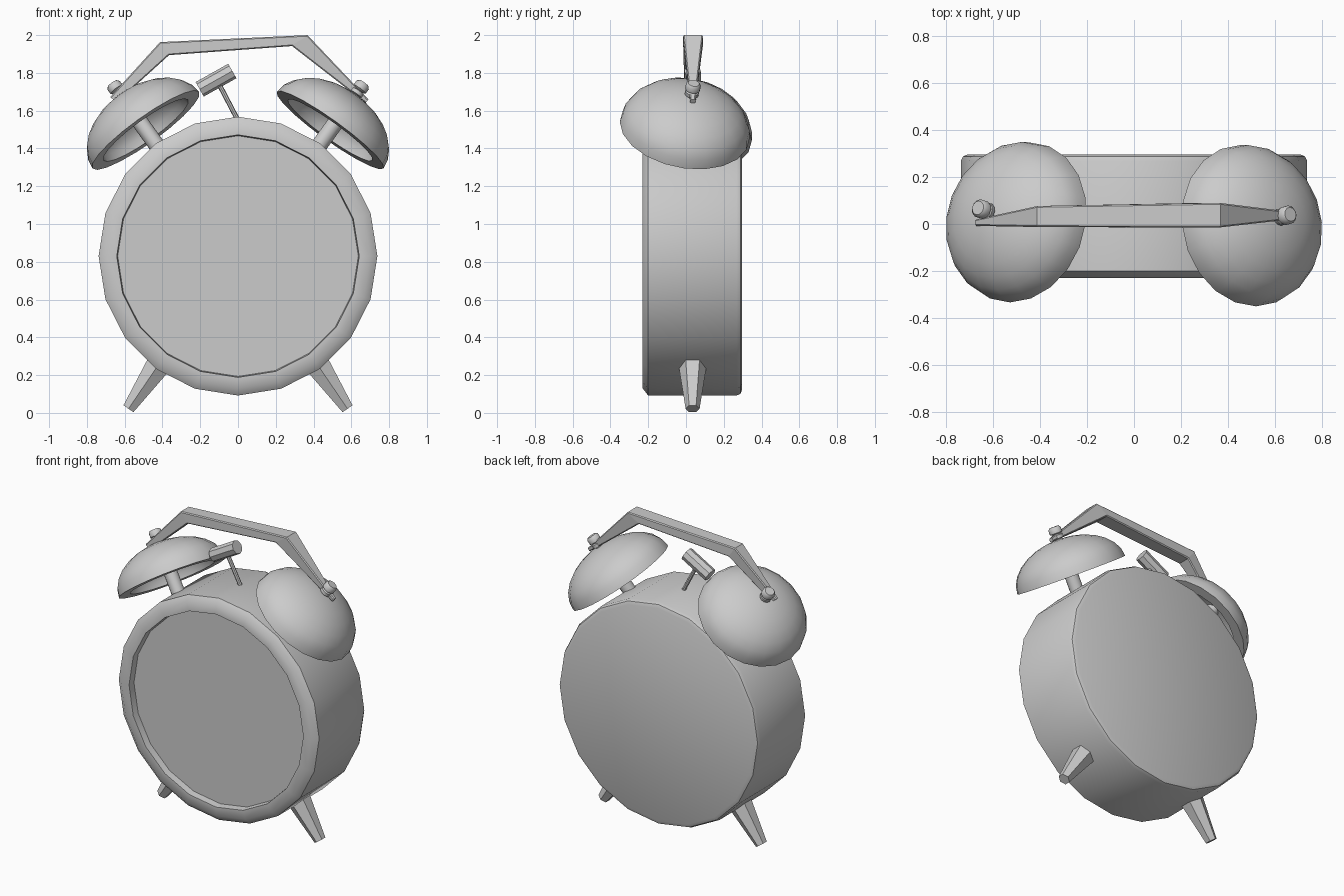
import bpy, bmesh, math
from mathutils import Vector

if "Cube" in bpy.data.objects:
    bpy.data.objects.remove(bpy.data.objects["Cube"])


def finish(name, bm, smooth=True, angle=40):
    bmesh.ops.remove_doubles(bm, verts=bm.verts, dist=1e-5)
    bmesh.ops.recalc_face_normals(bm, faces=bm.faces)
    me = bpy.data.meshes.new(name)
    bm.to_mesh(me)
    bm.free()
    ob = bpy.data.objects.new(name, me)
    bpy.context.collection.objects.link(ob)
    if smooth:
        bpy.ops.object.select_all(action='DESELECT')
        ob.select_set(True)
        bpy.context.view_layer.objects.active = ob
        bpy.ops.object.shade_smooth_by_angle(angle=math.radians(angle))
    return ob


def lathe(name, profile, sides, origin, axis, up=(0, 1, 0), smooth=True):
    """Spin (radius, height) points about an axis; closes where radius is 0."""
    o, a = Vector(origin), Vector(axis).normalized()
    u = Vector(up)
    u = (u - a * u.dot(a)).normalized()
    v = a.cross(u)
    bm = bmesh.new()
    rings = []
    for r, h in profile:
        if r == 0:
            rings.append([bm.verts.new(o + a * h)] * sides)
        else:
            rings.append([bm.verts.new(o + a * h + r * (
                u * math.cos(2 * math.pi * i / sides) + v * math.sin(2 * math.pi * i / sides)))
                for i in range(sides)])
    for p, q in zip(rings, rings[1:]):
        for i in range(sides):
            j = (i + 1) % sides
            loop = list(dict.fromkeys((p[i], p[j], q[j], q[i])))
            if len(loop) > 2:
                bm.faces.new(loop)
    return finish(name, bm, smooth)


def rod(name, start, end, r0, r1, sides, smooth=False):
    d = Vector(end) - Vector(start)
    return lathe(name, [(0, 0), (r0, 0), (r1, d.length), (0, d.length)], sides, start, d, smooth=smooth)


YC = 0.035

# Clock case with front bezel, recessed dial and rounded back edge
lathe("case", [(0, -0.185), (0.637, -0.185), (0.642, -0.23), (0.70, -0.23), (0.738, -0.20),
               (0.738, 0.268), (0.729, 0.288), (0.708, 0.297), (0, 0.297)],
      20, (0, 0, 0.83), (0, 1, 0), up=(0, 0, 1))

# Bell shell profile: outer dome, flat rim, inner dome
steps = 7
arc = [math.pi / 2 * i / steps for i in range(steps + 1)]
shell = [(0.348 * math.sin(t) if t else 0, 0.23 * math.cos(t)) for t in arc]
shell += [(0.275 * math.sin(t) if t else 0, 0.17 * math.cos(t)) for t in reversed(arc)]

# Bells with post and screw knob, plus the splayed legs
for side, s, tilt, y in (("left", -1, 0.2, 0.007), ("right", 1, 0.155, -0.007)):
    centre, axis = (s * 0.488, y, 1.497), (s * 0.575, tilt, 0.80)
    lathe(side + "_bell", shell, 20, centre, axis)
    lathe(side + "_bell_post", [(0, -0.13), (0.043, -0.13), (0.043, 0.19), (0, 0.19)], 12, centre, axis)
    lathe(side + "_bell_knob", [(0, 0.2), (0.022, 0.2), (0.022, 0.232), (0.037, 0.236), (0.037, 0.256),
                                (0.024, 0.262), (0.04, 0.27), (0.04, 0.298), (0.03, 0.31), (0, 0.31)],
          12, centre, axis)
    rod(side + "_leg", (s * 0.58, YC, 0.022), (s * 0.40, YC, 0.286), 0.037, 0.08, 6)

# Hammer
rod("hammer_rod", (0.02, YC, 1.51), (-0.10, YC, 1.74), 0.013, 0.013, 8, True)
rod("hammer_head", (-0.203, YC, 1.713), (-0.03, YC, 1.81), 0.044, 0.044, 8)

# Carrying handle: upper point, lower point, y range at each station
stations = [((-0.677, 1.672), (-0.64, 1.645), (-0.008, 0.02)),
            ((-0.413, 1.963), (-0.365, 1.894), (-0.013, 0.077)),
            ((0.368, 2.0), (0.286, 1.942), (-0.015, 0.09)),
            ((0.69, 1.66), (0.675, 1.64), (0.022, 0.05))]
bm = bmesh.new()
rings = []
for (xu, zu), (xl, zl), (y0, y1) in stations:
    rings.append([bm.verts.new(c) for c in
                  ((xu, y0, zu), (xu, y1, zu), (xl, y1, zl), (xl, y0, zl))])
for p, q in zip(rings, rings[1:]):
    for i in range(4):
        j = (i + 1) % 4
        bm.faces.new((p[i], p[j], q[j], q[i]))
bm.faces.new(rings[0])
bm.faces.new(rings[-1])
bmesh.ops.recalc_face_normals(bm, faces=bm.faces)
long_edges = [e for e in bm.edges if abs(e.verts[0].co.x - e.verts[1].co.x) > 0.2]
bmesh.ops.bevel(bm, geom=long_edges, offset=0.006, segments=1, affect='EDGES')
finish("handle", bm, smooth=False)
